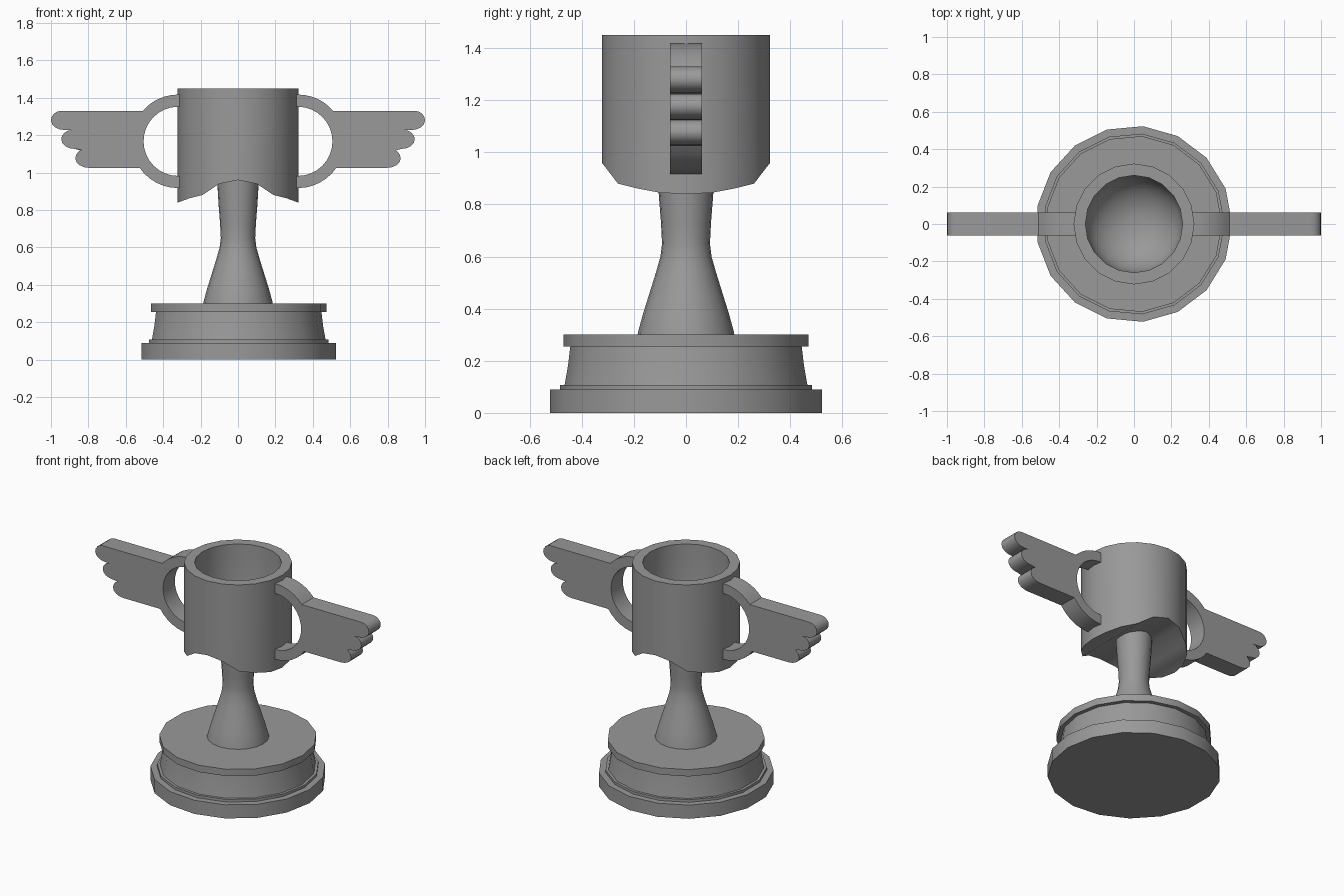
import bpy
import bmesh
from math import sin, cos, tau, pi, asin, radians

cube = bpy.data.objects.get("Cube")
if cube:
    bpy.data.objects.remove(cube, do_unlink=True)

# One grey material for everything
GREY = (0.32, 0.32, 0.32, 1)
grey = bpy.data.materials.new("grey_metal")
grey.use_nodes = True
grey.diffuse_color = GREY
for node in grey.node_tree.nodes:
    if node.type == "BSDF_PRINCIPLED":
        node.inputs["Base Color"].default_value = GREY


def finish(name, bm):
    bmesh.ops.recalc_face_normals(bm, faces=bm.faces)
    mesh = bpy.data.meshes.new(name)
    bm.to_mesh(mesh)
    bm.free()
    mesh.materials.append(grey)
    obj = bpy.data.objects.new(name, mesh)
    bpy.context.collection.objects.link(obj)
    bpy.ops.object.select_all(action="DESELECT")
    obj.select_set(True)
    bpy.context.view_layer.objects.active = obj
    bpy.ops.object.shade_smooth_by_angle(angle=radians(30))
    return obj


def lathe(bm, profile, sides):
    """Rings of vertices from (radius, z) points, joined by quads."""
    rings = [[bm.verts.new((r * cos(tau * i / sides), r * sin(tau * i / sides), z))
              for i in range(sides)] for r, z in profile]
    for a, b in zip(rings, rings[1:]):
        for i in range(sides):
            j = (i + 1) % sides
            bm.faces.new((a[i], a[j], b[j], b[i]))
    return rings


def turned(name, profile, sides):
    bm = bmesh.new()
    rings = lathe(bm, profile, sides)
    bm.faces.new(rings[0])
    bm.faces.new(rings[-1])
    return finish(name, bm)


# Stepped plinth and flared stem
turned("plinth", [(0.525, 0), (0.525, 0.09), (0.485, 0.09), (0.485, 0.107),
                  (0.468, 0.107), (0.455, 0.18), (0.446, 0.255),
                  (0.472, 0.255), (0.472, 0.3)], 17)
turned("stem", [(0.187, 0.29), (0.184, 0.31), (0.165, 0.38), (0.14, 0.46),
                (0.115, 0.54), (0.098, 0.6), (0.092, 0.65), (0.096, 0.73),
                (0.104, 0.83), (0.112, 0.97)], 20)

# Cup with a rounded well and a wavy underside
SIDES = 20
WELL_R, WELL_TOP, WELL_DEPTH = 0.26, 1.22, 0.22
well = [(WELL_R * cos(k * pi / 16), WELL_TOP - WELL_DEPTH * sin(k * pi / 16))
        for k in range(8)]
bm = bmesh.new()
rings = lathe(bm, [(0.323, 0.9), (0.323, 1.45), (WELL_R, 1.45)] + well, SIDES)
bm.faces.new(rings[-1])
hem = rings[0]
wave = [0.84, 0.845, 0.862, 0.88, 0.94, 0.96]
for i, v in enumerate(hem):
    k = i % (SIDES // 2)
    v.co.z = wave[min(k, SIDES // 2 - k)]
# Strips across the underside, front to back
half = SIDES // 2
bm.faces.new((hem[0], hem[1], hem[-1]))
bm.faces.new((hem[half], hem[half - 1], hem[half + 1]))
for i in range(1, half - 1):
    bm.faces.new((hem[i], hem[i + 1], hem[-i - 1], hem[-i]))
finish("cup", bm)

# Winged handle outline: ring around a half-round hole, three feathers outside
CX, CZ, OUTER, INNER = 0.32, 1.167, 0.25, 0.185
FEATHERS = [(1.0, 1.33, 1.227), (0.945, 1.227, 1.126), (0.87, 1.126, 1.025)]
INSIDE = 0.29


def arc(radius, start, end, steps):
    return [(CX + radius * cos(start + (end - start) * k / steps),
             CZ + radius * sin(start + (end - start) * k / steps))
            for k in range(steps + 1)]


def handle_outline():
    top = asin((FEATHERS[0][1] - CZ) / OUTER)
    bottom = asin((FEATHERS[-1][2] - CZ) / OUTER)
    pts = [(INSIDE, CZ + OUTER)] + arc(OUTER, pi / 2, top, 6)
    for n, (tip, hi, lo) in enumerate(FEATHERS):
        rz = (hi - lo) / 2
        if n:
            pts.append((tip - 0.075, hi))
        for k in range(9):
            t = pi / 2 - pi * k / 8
            # Tips round over the top and sweep back along the lower edge
            rx = 0.055 if t >= 0 else 0.075
            pts.append((tip - rx + rx * cos(t), (hi + lo) / 2 + rz * sin(t)))
        if n < len(FEATHERS) - 1:
            pts.append((tip - 0.125, lo - 0.001))
    # Rounded tip offsets are kept joined at their widest point
    pts += arc(OUTER, bottom, -pi / 2, 6) + [(INSIDE, CZ - OUTER)]
    pts += [(INSIDE, CZ - INNER)] + arc(INNER, -pi / 2, pi / 2, 16)
    return pts + [(INSIDE, CZ + INNER)]


for name, side in (("left_winged_handle", 1), ("right_winged_handle", -1)):
    bm = bmesh.new()
    face = bm.faces.new([bm.verts.new((side * x, -0.062, z)) for x, z in handle_outline()])
    grown = bmesh.ops.extrude_face_region(bm, geom=[face])["geom"]
    bmesh.ops.translate(bm, vec=(0, 0.124, 0),
                        verts=[g for g in grown if isinstance(g, bmesh.types.BMVert)])
    bmesh.ops.remove_doubles(bm, verts=bm.verts, dist=0.0005)
    finish(name, bm)
